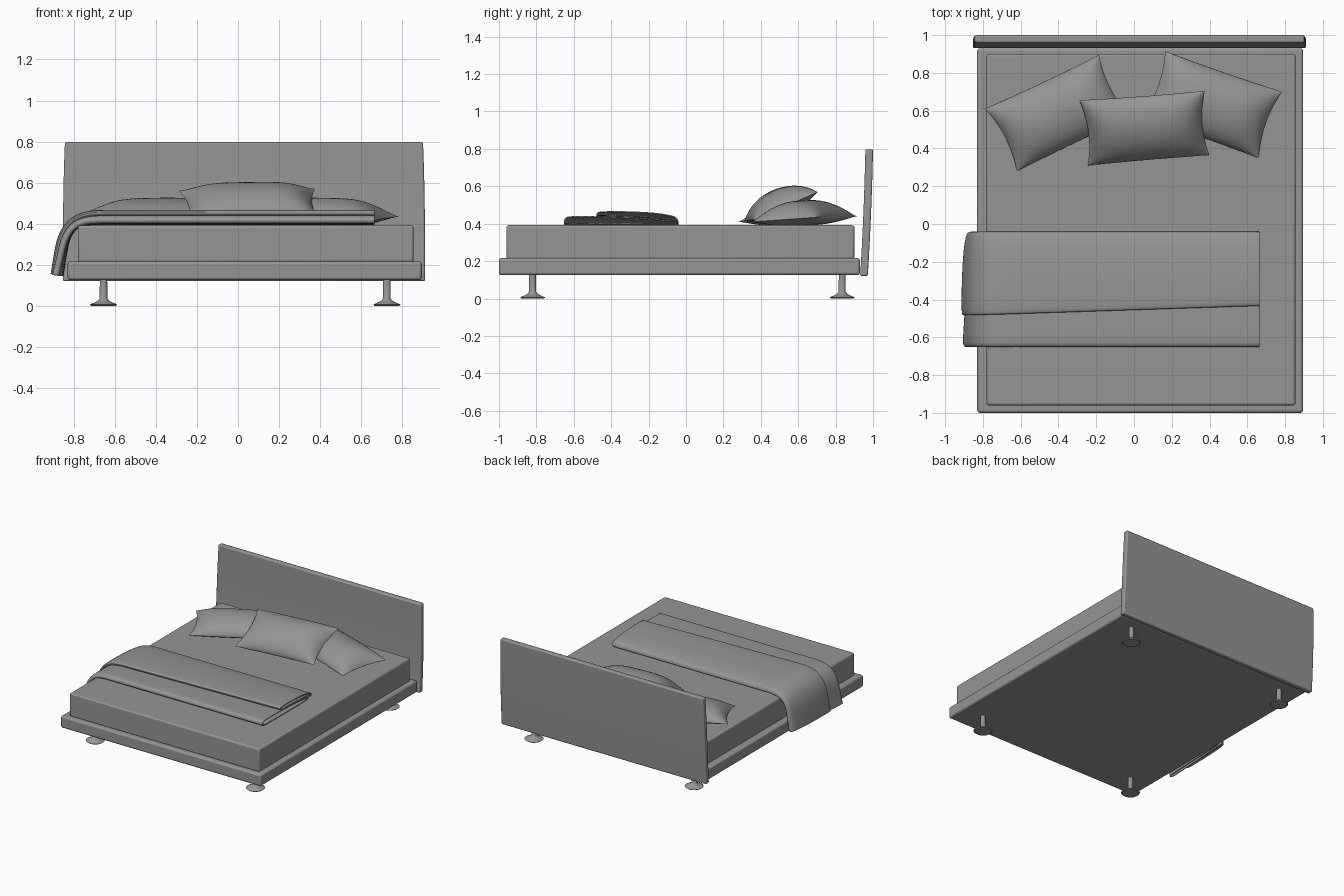
import bpy, bmesh, math
from mathutils import Vector

if "Cube" in bpy.data.objects:
    bpy.data.objects.remove(bpy.data.objects["Cube"])

# Dark grey for every part
grey = bpy.data.materials.new("dark_grey")
grey.diffuse_color = (0.3, 0.3, 0.3, 1)
grey.use_nodes = True
grey.node_tree.nodes["Principled BSDF"].inputs["Base Color"].default_value = grey.diffuse_color


def make(name, verts, faces, angle=40):
    me = bpy.data.meshes.new(name)
    me.from_pydata(verts, [], faces)
    bm = bmesh.new()
    bm.from_mesh(me)
    bmesh.ops.remove_doubles(bm, verts=bm.verts, dist=1e-5)
    bmesh.ops.recalc_face_normals(bm, faces=bm.faces)
    bm.to_mesh(me)
    bm.free()
    me.materials.append(grey)
    ob = bpy.data.objects.new(name, me)
    bpy.context.collection.objects.link(ob)
    bpy.ops.object.select_all(action='DESELECT')
    bpy.context.view_layer.objects.active = ob
    ob.select_set(True)
    bpy.ops.object.shade_smooth_by_angle(angle=math.radians(angle))
    return ob


def bevel(ob, width, segments=3):
    m = ob.modifiers.new("bevel", 'BEVEL')
    m.width, m.segments = width, segments
    m.limit_method, m.angle_limit = 'ANGLE', math.radians(40)


def box(name, x0, x1, y0, y1, z0, z1, width):
    v = [(x, y, z) for x in (x0, x1) for y in (y0, y1) for z in (z0, z1)]
    f = [(0, 1, 3, 2), (4, 6, 7, 5), (0, 4, 5, 1), (2, 3, 7, 6), (0, 2, 6, 4), (1, 5, 7, 3)]
    bevel(make(name, v, f), width)


# Base and mattress
box("bed_base", -0.83, 0.895, -1.0, 0.93, 0.125, 0.217, 0.014)
box("mattress", -0.78, 0.855, -0.96, 0.90, 0.21, 0.392, 0.012)

# Headboard: slightly leaning, gently bowed panel
verts, faces, n = [], [], 12
for i in range(n + 1):
    t = i / n
    z = 0.120 + 0.678 * t
    y = 0.931 + 0.042 * t - 0.014 * t * t
    w = 0.882 - 0.010 * t ** 3
    verts += [(0.029 - w, y, z), (0.029 + w, y, z),
              (0.029 + w, y + 0.041, z), (0.029 - w, y + 0.041, z)]
    if i:
        a, b = 4 * (i - 1), 4 * i
        faces += [(a + k, a + (k + 1) % 4, b + (k + 1) % 4, b + k) for k in range(4)]
faces += [(0, 1, 2, 3), tuple(range(4 * n, 4 * n + 4))]
bevel(make("headboard", verts, faces), 0.009)

# Legs: lathed post with flared foot
profile = [(0.06, 0), (0.067, 0.006), (0.045, 0.016), (0.028, 0.024), (0.019, 0.036), (0.018, 0.13)]


def leg(name, cx, cy, s=32):
    v = [(cx + r * math.cos(2 * math.pi * k / s), cy + r * math.sin(2 * math.pi * k / s), z)
         for r, z in profile for k in range(s)]
    f = [(i * s + k, i * s + (k + 1) % s, (i + 1) * s + (k + 1) % s, (i + 1) * s + k)
         for i in range(len(profile) - 1) for k in range(s)]
    f += [tuple(range(s)), tuple(range(len(v) - s, len(v)))]
    make(name, v, f)


for fy, cy in (("front", -0.82), ("back", 0.835)):
    for fx, cx in (("left", -0.655), ("right", 0.725)):
        leg(f"{fy}_{fx}_leg", cx, cy)


# Pillows: pinched quads inflated on both sides of the seam
def pillow(name, corners, up, down, n=24):
    a, b, c, d = map(Vector, corners)   # front left, front right, back right, back left
    nor = (b - a + c - d).cross(d - a + c - b).normalized()
    v, f = [], []
    for side in (up, -down):
        o = len(v)
        for j in range(n + 1):
            for i in range(n + 1):
                u0 = math.sin((i / n - 0.5) * math.pi)
                v0 = math.sin((j / n - 0.5) * math.pi)
                u = u0 * (1 - 0.08 * (1 - v0 * v0))
                w = v0 * (1 - 0.025 * (1 - u0 * u0))
                p = ((a * (1 - u) + b * (1 + u)) * (1 - w) + (d * (1 - u) + c * (1 + u)) * (1 + w)) / 4
                p = p + nor * side * (max(0, 1 - u0 ** 4) ** 0.8 * max(0, 1 - v0 * v0) ** 0.6)
                p.z = max(p.z, 0.393)
                v.append(p)
        f += [(o + j * (n + 1) + i, o + j * (n + 1) + i + 1, o + (j + 1) * (n + 1) + i + 1,
               o + (j + 1) * (n + 1) + i) for j in range(n) for i in range(n)]
    make(name, v, f, 50)


pillow("left_pillow", [(-0.62, 0.28, 0.41), (-0.015, 0.565, 0.43),
                       (-0.185, 0.895, 0.44), (-0.79, 0.61, 0.435)], 0.097, 0.04)
pillow("right_pillow", [(0.04, 0.565, 0.43), (0.66, 0.35, 0.41),
                        (0.785, 0.70, 0.435), (0.165, 0.915, 0.44)], 0.097, 0.04)
pillow("front_pillow", [(-0.245, 0.31, 0.415), (0.40, 0.365, 0.42),
                        (0.375, 0.705, 0.57), (-0.29, 0.655, 0.56)], 0.097, 0.045)

# Folded throw: zigzag fold swept across the mattress and down its left side
path = [(0.665, 0.393), (0.64, 0.393), (0.2, 0.393), (-0.3, 0.393), (-0.62, 0.393), (-0.72, 0.394),
        (-0.785, 0.381), (-0.817, 0.33), (-0.831, 0.26), (-0.845, 0.17), (-0.849, 0.145)]
fold = [(-0.06, 0.005), (-0.3, 0.006), (-0.62, 0.008), (-0.645, 0.012), (-0.65, 0.026), (-0.64, 0.042),
        (-0.6, 0.045), (-0.3, 0.041), (-0.09, 0.022), (-0.055, 0.02), (-0.05, 0.029), (-0.09, 0.034),
        (-0.2, 0.045), (-0.4, 0.049), (-0.428, 0.051), (-0.432, 0.062), (-0.42, 0.071), (-0.3, 0.071),
        (-0.15, 0.062), (-0.07, 0.047), (-0.046, 0.035), (-0.044, 0.012)]
verts, m = [], len(fold)
for i, (x, z) in enumerate(path):
    q, r = path[max(i - 1, 0)], path[min(i + 1, len(path) - 1)]
    t = Vector((r[0] - q[0], r[1] - q[1])).normalized()
    k = (0.665 - x) / 1.51
    for y, h in fold:
        if y < -0.38 and h > 0.047:
            y -= 0.05 * k
        s = 0.85 if i > 5 else 1
        # the front hem flares outwards where it hangs
        flare = 0.02 * max(0, i - 6) / 4 * max(0, (-0.45 - y) / 0.2)
        verts.append((x + t.y * h * s - flare, y, z - t.x * h * s))
faces = [(i * m + j, i * m + j + 1, (i + 1) * m + j + 1, (i + 1) * m + j)
         for i in range(len(path) - 1) for j in range(m - 1)]
throw = make("folded_throw", verts, faces, 60)
throw.modifiers.new("smooth", 'SUBSURF').levels = 2
sol = throw.modifiers.new("cloth", 'SOLIDIFY')
sol.thickness, sol.offset = 0.007, 0
